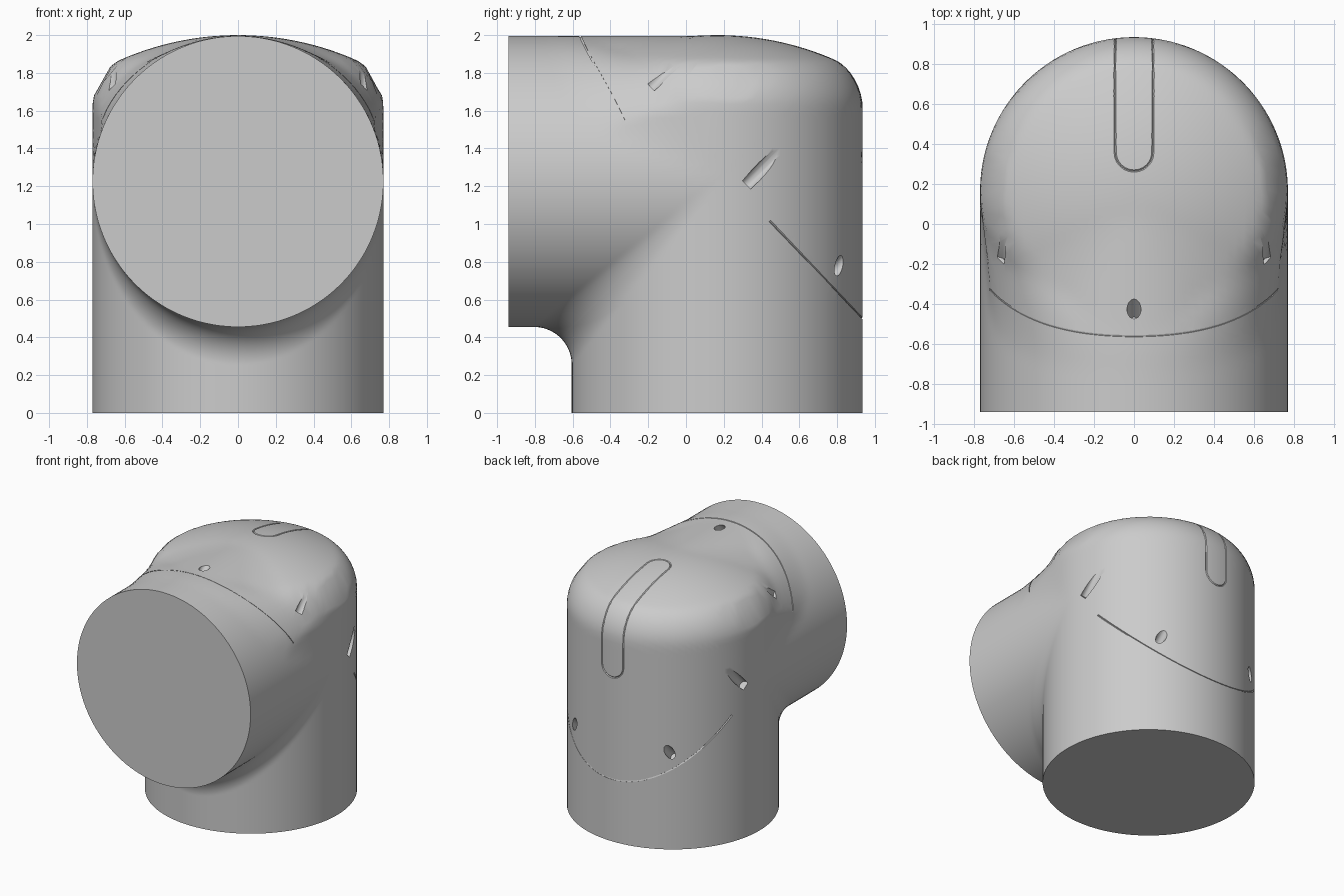
import bpy, bmesh
from math import sin, cos, pi, hypot, sqrt
from mathutils import Vector

if "Cube" in bpy.data.objects:
    bpy.data.objects.remove(bpy.data.objects["Cube"])

R = 0.77          # pipe radius
CY, CZ = 0.165, 1.225   # axis positions of the upright and the front pipe
FRONT = -0.94
CAP_R = 1.55      # dome radius
EDGE = 0.15       # rounding between dome and wall
scene = bpy.context.scene

grey = bpy.data.materials.new("light grey")
grey.use_nodes = True
COLOR = (0.6, 0.6, 0.6, 1)
grey.diffuse_color = COLOR
grey.node_tree.nodes["Principled BSDF"].inputs["Base Color"].default_value = COLOR


# Upright with domed top
def upright(x, y, z):
    r = hypot(x, y - CY)
    wall = r - R
    dome = sqrt(r * r + (z - 2 + CAP_R) ** 2) - CAP_R if z > 1 else -1.0
    return min(-EDGE, max(wall, dome)) + hypot(max(EDGE + wall, 0), max(EDGE + dome, 0))


def front_pipe(x, y, z):
    return max(hypot(x, z - CZ) - R, y - CY)


def gradient(f, p, h=0.001):
    x, y, z = p
    return Vector((f(x + h, y, z) - f(x - h, y, z),
                   f(x, y + h, z) - f(x, y - h, z),
                   f(x, y, z + h) - f(x, y, z - h))) / (2 * h)


# Filleted union, the fillet fades out where both walls run parallel
def elbow(x, y, z):
    a, b = front_pipe(x, y, z), upright(x, y, z)
    if y > CY or abs(a - b) > 0.6:
        return min(a, b)
    n = Vector((x, 0, z - CZ)).normalized()
    m = gradient(upright, (x, y, z))
    if m.length < 0.01:
        return min(a, b)
    t = min(max((z - 1.0) / 0.6, 0), 1)
    k = (0.2 + 0.6 * t) * max(0, 1 - n.dot(m.normalized()))
    return max(k, min(a, b)) - hypot(max(k - a, 0), max(k - b, 0))


def project(p, steps=7):
    p = Vector(p)
    for _ in range(steps):
        d = elbow(*p)
        if abs(d) < 0.0005:
            break
        g = gradient(elbow, p)
        p -= g * (d / max(g.length_squared, 0.3))
    return p


def add_object(name, bm):
    bmesh.ops.recalc_face_normals(bm, faces=bm.faces)
    mesh = bpy.data.meshes.new(name)
    bm.to_mesh(mesh)
    bm.free()
    ob = bpy.data.objects.new(name, mesh)
    scene.collection.objects.link(ob)
    return ob


# Elbow body: rings swept up to the mitre, then forward, then rounded
SEG, LEG = 112, 40
bm = bmesh.new()
rings = []
for i in range(2 * LEG + 1):
    ring = []
    for j in range(SEG):
        a = 2 * pi * j / SEG
        x, o = R * sin(a), R * cos(a)
        if i <= LEG:
            p = Vector((x, CY + o, (CZ + o) * i / LEG))
        else:
            t = (i - LEG) / LEG
            p = Vector((x, (CY + o) * (1 - t) + FRONT * t, CZ + o))
        if 0 < i < 2 * LEG:
            p = project(p)
            p.y, p.z = max(p.y, FRONT + 0.002), max(p.z, 0.002)
        ring.append(bm.verts.new(p))
    rings.append(ring)
for low, high in zip(rings, rings[1:]):
    for j in range(SEG):
        k = (j + 1) % SEG
        bm.faces.new((low[j], low[k], high[k], high[j]))
bm.faces.new(rings[0])
bm.faces.new(rings[-1])
body = add_object("pipe_elbow", bm)
body.data.materials.append(grey)
cutters = []


# Thin groove following a path on the surface
def groove(name, path, closed=False):
    curve = bpy.data.curves.new(name, "CURVE")
    curve.dimensions = "3D"
    curve.bevel_depth = 0.006
    curve.bevel_resolution = 0
    curve.use_fill_caps = True
    spline = curve.splines.new("POLY")
    spline.points.add(len(path) - 1)
    for point, p in zip(spline.points, path):
        point.co = (*project(p), 1)
    spline.use_cyclic_u = closed
    ob = bpy.data.objects.new(name, curve)
    scene.collection.objects.link(ob)
    mesh = bpy.data.meshes.new_from_object(
        ob.evaluated_get(bpy.context.evaluated_depsgraph_get()))
    bpy.data.objects.remove(ob)
    ob = bpy.data.objects.new(name, mesh)
    scene.collection.objects.link(ob)
    cutters.append(ob)


# Cover seam over the top and round the back
N = 40
xs = [0.7 * (2 * i / N - 1) for i in range(N + 1)]
groove("top_seam", [(x, -0.56 + 0.235 * x * x + 0.5 * x ** 4,
                     CZ + sqrt(R * R - x * x)) for x in xs])
turns = [1.2 * (2 * i / N - 1) for i in range(N + 1)]
groove("back_seam", [(R * sin(a), CY + R * cos(a),
                      0.5 + 1.05 * R * (1 - cos(a))) for a in turns])

# Long rounded panel outline running over the back edge
W = 0.095
side = [(0.36, 2), (0.45, 1.98), (0.55, 1.95), (0.65, 1.91), (0.75, 1.87), (0.82, 1.84),
        (0.88, 1.8), (0.92, 1.73), (0.935, 1.66), (0.935, 1.55), (0.935, 1.41)]
arc = [pi * i / 12 for i in range(1, 12)]
outline = [(W, y, z) for y, z in side]
outline += [(W * cos(a), 0.935, 1.41 - W * sin(a)) for a in arc]
outline += [(-W, y, z) for y, z in reversed(side)]
outline += [(-W * cos(a), 0.36 - W * sin(a), 2) for a in arc]
groove("panel_outline", outline, True)

# Screw holes, all drilled along the same diagonal
axis = Vector((0, 1, 1)).normalized()
holes = [(0, -0.42, 2.0)]
for x, y, z in [(0.68, -0.12, 1.8), (0.737, 0.39, 1.28), (0.42, 0.81, 0.78)]:
    holes += [(x, y, z), (-x, y, z)]
for p in holes:
    bm = bmesh.new()
    bmesh.ops.create_cone(bm, cap_ends=True, segments=20, radius1=0.035,
                          radius2=0.035, depth=0.36)
    bm.transform(axis.to_track_quat("Z", "Y").to_matrix().to_4x4())
    bmesh.ops.translate(bm, vec=Vector(p) + axis * 0.08, verts=bm.verts)
    cutters.append(add_object("screw_hole", bm))

# Cut everything into the body
for cutter in cutters:
    mod = body.modifiers.new(cutter.name, "BOOLEAN")
    mod.operation = "DIFFERENCE"
    mod.solver = "EXACT"
    mod.object = cutter
    cutter.hide_render = True
bpy.context.view_layer.update()
cut = bpy.data.meshes.new_from_object(
    body.evaluated_get(bpy.context.evaluated_depsgraph_get()))
body.modifiers.clear()
body.data = cut
for cutter in cutters:
    bpy.data.objects.remove(cutter)
cut.materials.clear()
cut.materials.append(grey)
for poly in cut.polygons:
    poly.material_index = 0

bpy.ops.object.select_all(action="DESELECT")
bpy.context.view_layer.objects.active = body
body.select_set(True)
bpy.ops.object.shade_smooth_by_angle(angle=0.6)
